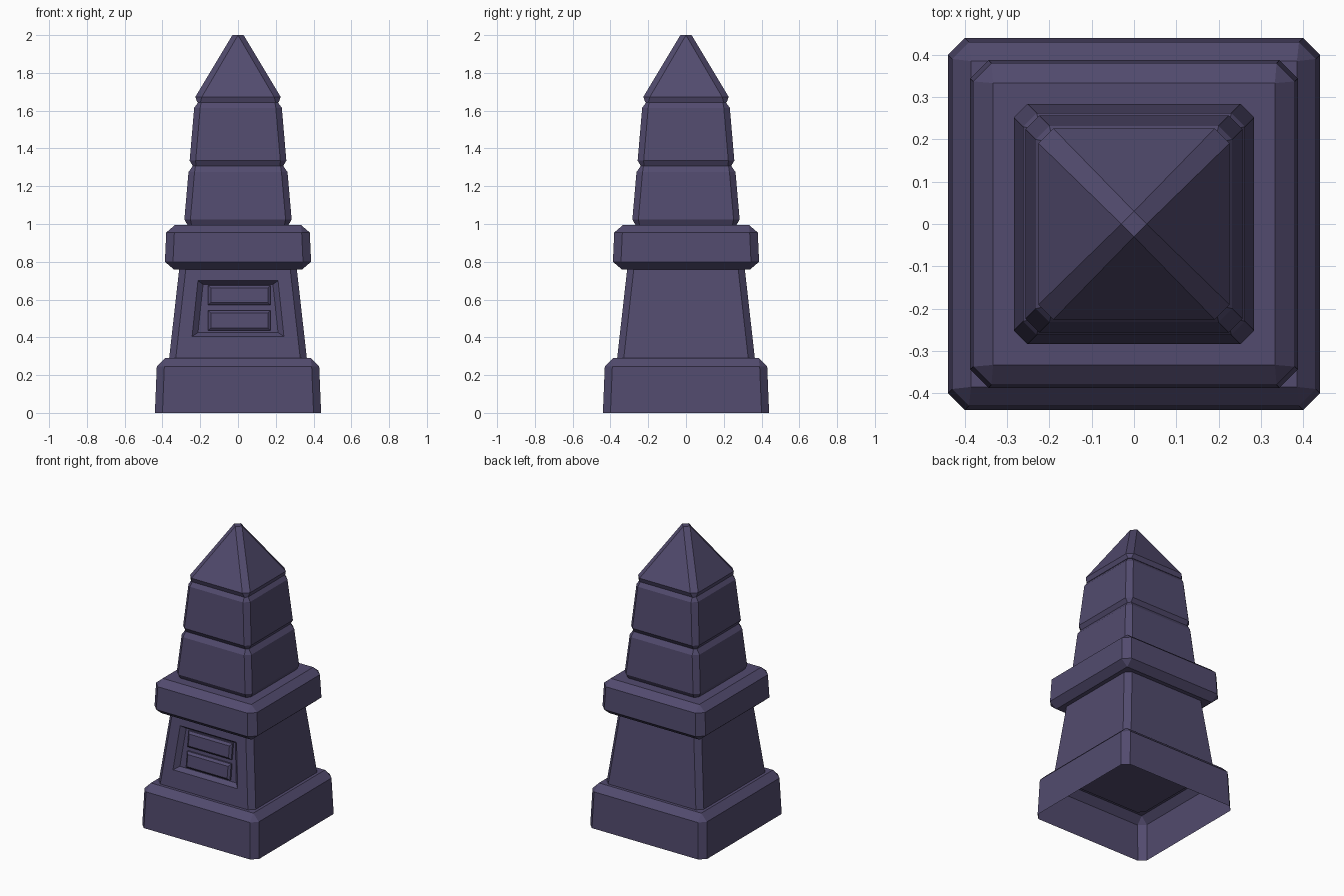
import bpy, bmesh

if "Cube" in bpy.data.objects:
    bpy.data.objects.remove(bpy.data.objects["Cube"])

stone = bpy.data.materials.new("dusky purple stone")
stone.diffuse_color = (0.084, 0.070, 0.156, 1)
stone.use_nodes = True
stone.node_tree.nodes["Principled BSDF"].inputs["Base Color"].default_value = stone.diffuse_color


def finish(bm, name, flip_check=True):
    bmesh.ops.remove_doubles(bm, verts=bm.verts, dist=1e-5)
    bmesh.ops.dissolve_degenerate(bm, dist=1e-5, edges=bm.edges)
    if flip_check:
        bmesh.ops.recalc_face_normals(bm, faces=bm.faces)
    me = bpy.data.meshes.new(name)
    bm.to_mesh(me)
    bm.free()
    me.materials.append(stone)
    ob = bpy.data.objects.new(name, me)
    bpy.context.collection.objects.link(ob)
    return ob


def ring(bm, h, c, z):
    """Square of half width h with corners cut by c; first edge is the front."""
    k = h - c
    pts = [(-k, -h), (k, -h), (h, -k), (h, k), (k, h), (-k, h), (-h, k), (-h, -k)]
    return [bm.verts.new((x, y, z)) for x, y in pts]


def loft(levels, bottom=True, top=True, skip_front=False):
    bm = bmesh.new()
    rings = [ring(bm, *lv) for lv in levels]
    for a, b in zip(rings, rings[1:]):
        for i in range(8):
            if skip_front and i == 0:
                continue
            j = (i + 1) % 8
            bm.faces.new((a[i], a[j], b[j], b[i]))
    if bottom:
        bm.faces.new(rings[0][::-1])
    if top:
        bm.faces.new(rings[-1])
    return bm, rings


def bridge(bm, a, b):
    n = len(a)
    for i in range(n):
        j = (i + 1) % n
        bm.faces.new((a[i], a[j], b[j], b[i]))


# plinth, hollow underneath
bm, _ = loft([(0.44, 0.04, 0), (0.43, 0.04, 0.245), (0.385, 0, 0.29)], bottom=False)
finish(bm, "plinth", False)

# pedestal with a sunken panel on the front
P0, P1, Z0, Z1 = 0.365, 0.311, 0.285, 0.765


def on_front(x, z, depth):
    return (x, -(P0 + (P1 - P0) * (z - Z0) / (Z1 - Z0)) + depth, z)


def quad(bm, xl0, xr0, z0, xl1, xr1, z1, d):
    return [bm.verts.new(on_front(x, z, d))
            for x, z in ((xl0, z0), (xr0, z0), (xr1, z1), (xl1, z1))]


bm, (lo, hi) = loft([(P0, 0.035, Z0), (P1, 0.035, Z1)], skip_front=True)
border = [lo[0], lo[1], hi[1], hi[0]]
rim = quad(bm, -0.243, 0.243, 0.405, -0.212, 0.212, 0.70, 0)
floor = quad(bm, -0.212, 0.212, 0.425, -0.185, 0.185, 0.68, 0.028)
bridge(bm, border, rim)
bridge(bm, rim, floor)
bm.faces.new(floor)
finish(bm, "pedestal", False)

# two raised bars inside the panel
for name, z0, z1 in (("lower_bar", 0.435, 0.542), ("upper_bar", 0.57, 0.675)):
    bm = bmesh.new()
    loops = []
    for inset, d in ((0, 0.03), (0, 0.016), (0.014, 0.004)):
        l, r = -0.158 + inset, 0.172 - inset
        loops.append(quad(bm, l, r, z0 + inset, l, r, z1 - inset, d))
    bridge(bm, loops[0], loops[1])
    bridge(bm, loops[1], loops[2])
    bm.faces.new(loops[2])
    finish(bm, name, False)

# cornice and stacked shaft blocks, all with bevelled edges
parts = {
    "cornice": [(0.34, 0, 0.76), (0.387, 0.043, 0.80), (0.38, 0.043, 0.955), (0.333, 0, 0.995)],
    "lower_shaft": [(0.265, 0.02, 0.99), (0.284, 0.032, 1.025), (0.262, 0.032, 1.275),
                    (0.24, 0.015, 1.307)],
    "upper_shaft": [(0.238, 0.015, 1.305), (0.256, 0.032, 1.335), (0.232, 0.032, 1.615),
                    (0.21, 0.015, 1.645)],
    "pyramid_tip": [(0.215, 0.015, 1.643), (0.226, 0.035, 1.673), (0.03, 0.03, 2.0)],
}
for name, levels in parts.items():
    bm, _ = loft(levels)
    finish(bm, name)
